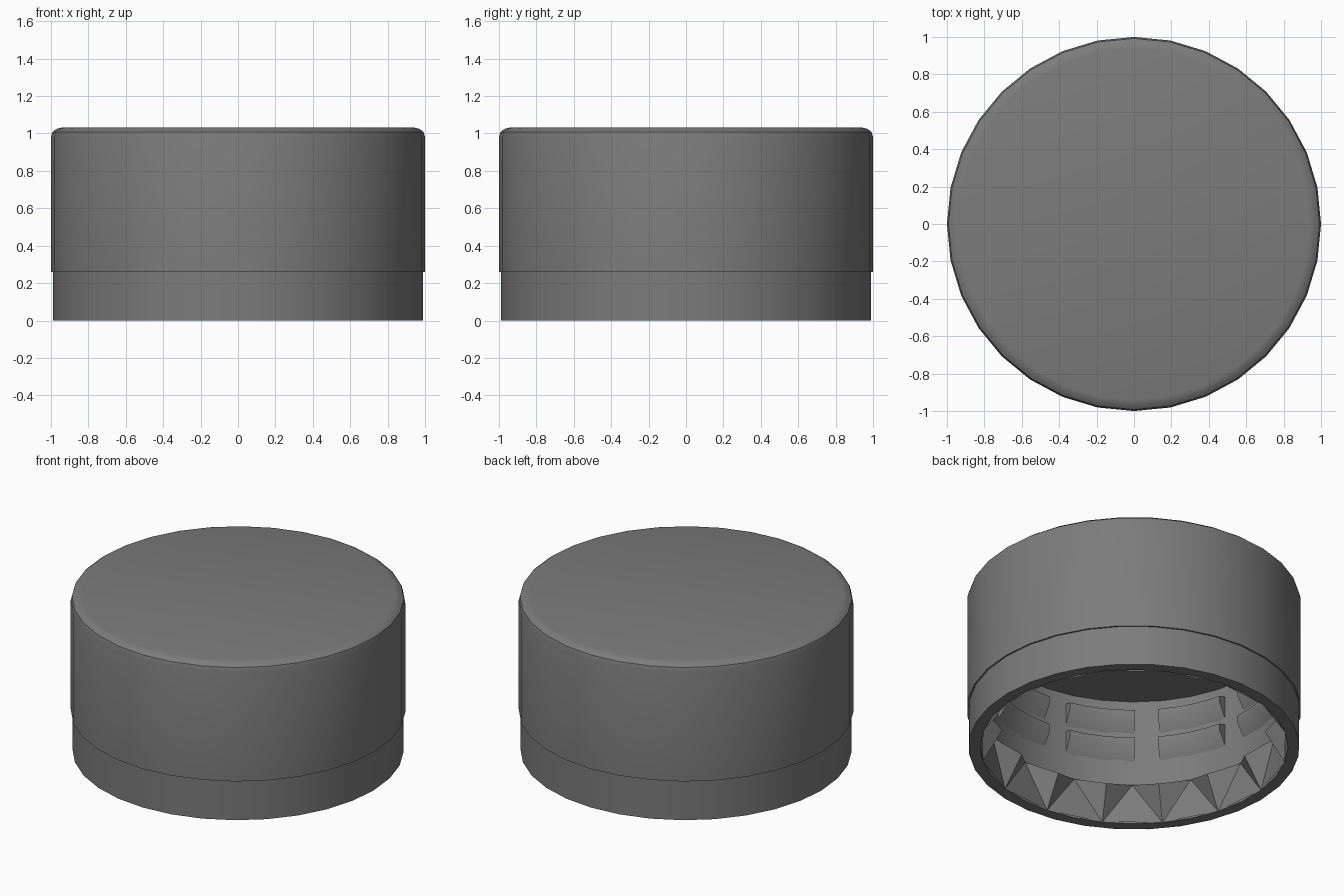
import bpy
import math

if "Cube" in bpy.data.objects:
    bpy.data.objects.remove(bpy.data.objects["Cube"])

SIDES = 32
INNER_TURN = -math.pi / SIDES      # inner wall is turned half a side
WALL = 0.92                        # inner wall radius

grey = bpy.data.materials.new("dark_grey_plastic")
grey.diffuse_color = (0.2, 0.2, 0.2, 1)
grey.use_nodes = True
grey.node_tree.nodes["Principled BSDF"].inputs["Base Color"].default_value = grey.diffuse_color


def polar(r, angle, z):
    return (r * math.cos(angle), r * math.sin(angle), z)


def add_object(name, verts, faces, smooth=True):
    mesh = bpy.data.meshes.new(name)
    mesh.from_pydata(verts, [], faces)
    mesh.materials.append(grey)
    obj = bpy.data.objects.new(name, mesh)
    bpy.context.collection.objects.link(obj)
    if smooth:
        bpy.ops.object.select_all(action='DESELECT')
        obj.select_set(True)
        bpy.context.view_layer.objects.active = obj
        bpy.ops.object.shade_smooth_by_angle(angle=math.radians(35))
    return obj


def revolve(name, profile, closed):
    """Turn (radius, z, turn) points about z; open profiles get end discs."""
    verts, faces = [], []
    n = len(profile)
    for r, z, turn in profile:
        verts += [polar(r, turn + 2 * math.pi * i / SIDES, z) for i in range(SIDES)]
    for k in range(n if closed else n - 1):
        a, b = k * SIDES, (k + 1) % n * SIDES
        for i in range(SIDES):
            j = (i + 1) % SIDES
            faces.append((a + i, b + i, b + j, a + j))
    if not closed:
        faces.append(tuple(range(SIDES)))
        faces.append(tuple((n - 1) * SIDES + i for i in reversed(range(SIDES))))
    return add_object(name, verts, faces)


# Cap: rounded top edge, outer wall, inner wall and ceiling
revolve("cap_shell", [
    (0.94, 1.032, 0), (0.97, 1.025, 0), (0.992, 1.008, 0), (1.0, 0.98, 0),
    (1.0, 0.26, 0), (WALL, 0.26, INNER_TURN), (WALL, 0.84, INNER_TURN)], False)

# Slightly narrower band below the cap
revolve("lower_band", [
    (0.99, 0.26, 0), (0.99, 0.0, 0),
    (WALL, 0.0, INNER_TURN), (WALL, 0.26, INNER_TURN)], True)

# Ring of inward teeth inside the band
verts, faces = [], []
TEETH = 16
step = 2 * math.pi / TEETH
for i in range(TEETH):
    a = i * step + INNER_TURN
    verts += [polar(WALL, a, 0.0),                      # foot
              polar(0.80, a, 0.20),                     # tip
              polar(WALL - 0.01, a + step / 2, 0.26),   # valley
              polar(WALL, a, 0.27)]                     # back
for i in range(TEETH):
    foot, tip, valley, back = range(4 * i, 4 * i + 4)
    foot2, tip2, _, back2 = (4 * ((i + 1) % TEETH) + k for k in range(4))
    faces += [(foot, valley, tip), (foot, foot2, valley), (foot2, tip2, valley),
              (tip, valley, back), (tip2, back2, valley)]
add_object("grip_teeth", verts, faces, smooth=False)

# Two rows of interrupted thread blocks
COUNT, CUTS = 10, 4
gap = math.radians(4.6)
for row, z in (("lower", 0.43), ("upper", 0.62)):
    verts, faces = [], []
    section = [(WALL, z), (0.86, z + 0.09), (0.86, z + 0.13), (WALL, z + 0.15)]
    for s in range(COUNT):
        start = math.radians(225) + s * 2 * math.pi / COUNT + gap
        span = 2 * math.pi / COUNT - 2 * gap
        base = len(verts)
        for c in range(CUTS + 1):
            verts += [polar(r, start + span * c / CUTS, h) for r, h in section]
        for c in range(CUTS):
            p = base + 4 * c
            for k in range(3):
                faces.append((p + k, p + k + 1, p + k + 5, p + k + 4))
        faces.append((base + 3, base + 2, base + 1, base))
        e = base + 4 * CUTS
        faces.append((e, e + 1, e + 2, e + 3))
    add_object(row + "_thread", verts, faces)
